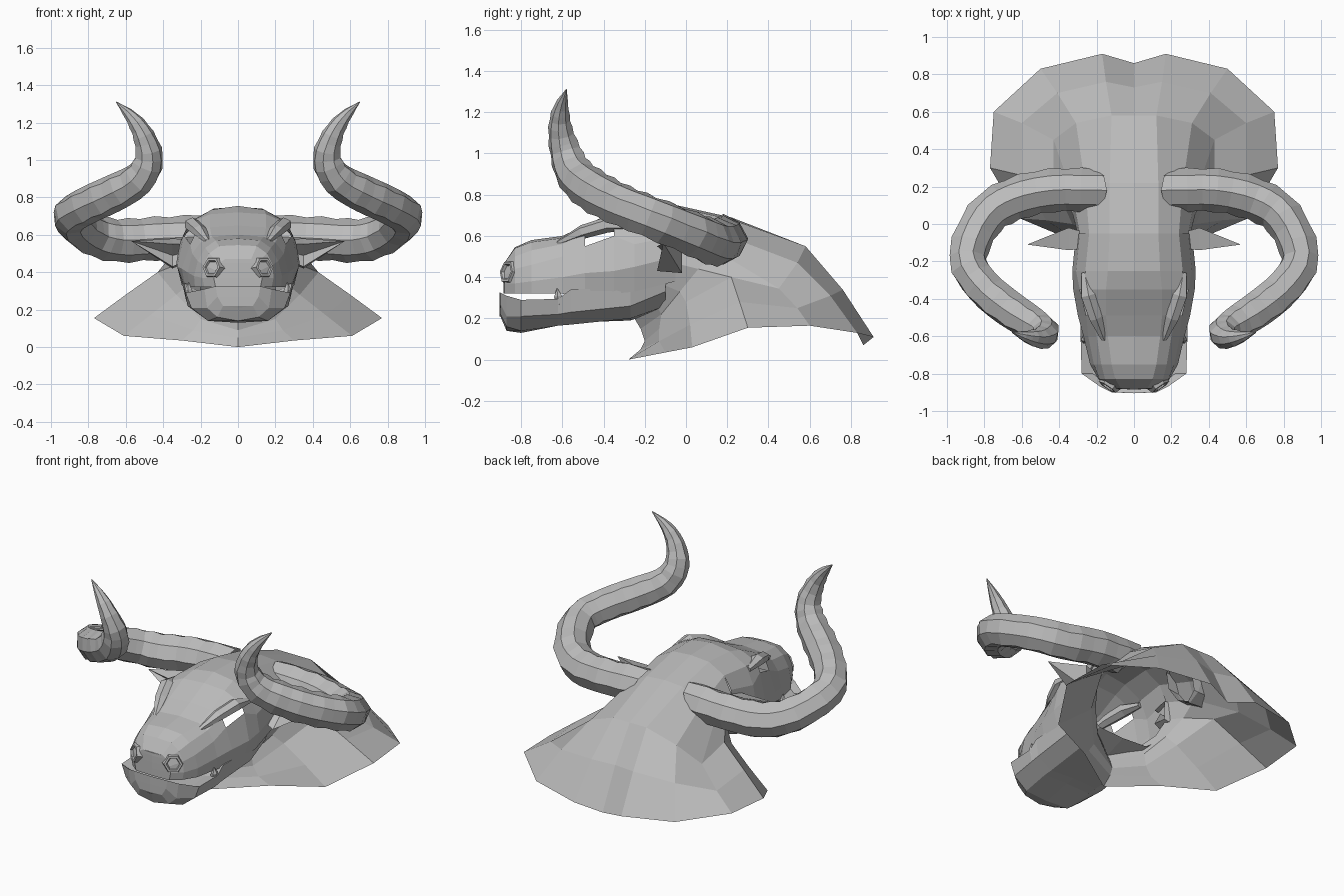
import bpy, bmesh, math
from mathutils import Vector

if "Cube" in bpy.data.objects:
    bpy.data.objects.remove(bpy.data.objects["Cube"])

grey = bpy.data.materials.new("stone_grey")
grey.use_nodes = True
COLOUR = (0.5, 0.5, 0.5, 1)
grey.diffuse_color = COLOUR
grey.node_tree.nodes["Principled BSDF"].inputs["Base Color"].default_value = COLOUR


def finish(name, bm):
    """Turn a half model on +x into a mirrored, flat-shaded object."""
    bmesh.ops.recalc_face_normals(bm, faces=bm.faces[:])
    mesh = bpy.data.meshes.new(name)
    bm.to_mesh(mesh)
    bm.free()
    mesh.materials.append(grey)
    obj = bpy.data.objects.new(name, mesh)
    bpy.context.scene.collection.objects.link(obj)
    mirror = obj.modifiers.new("Mirror", 'MIRROR')
    mirror.use_clip = True
    mirror.merge_threshold = 0.001


def loft(rings, closed=False, cap_end=False):
    """Skin a list of equally long point rings; returns bmesh and face lookup."""
    bm = bmesh.new()
    verts = [[bm.verts.new(p) for p in ring] for ring in rings]
    faces = {}
    count = len(rings[0])
    for i in range(len(rings) - 1):
        for j in range(count if closed else count - 1):
            k = (j + 1) % count
            faces[i, j] = bm.faces.new((verts[i][j], verts[i][k],
                                        verts[i + 1][k], verts[i + 1][j]))
    if cap_end:
        bm.faces.new(verts[-1])
    return bm, faces


def section(y, *points):
    """Half cross-section of (x, z) points standing at depth y."""
    return [(x, y, z) for x, z in points]


def smooth_path(points, steps):
    """Catmull-Rom samples through the points (any dimension)."""
    pts = [Vector(p) for p in points]
    pts = [pts[0] * 2 - pts[1]] + pts + [pts[-1] * 2 - pts[-2]]
    out = []
    for a, b, c, d in zip(pts, pts[1:], pts[2:], pts[3:]):
        for s in range(steps):
            t = s / steps
            out.append(b + (c - a) * t / 2 + (a * 2 - b * 5 + c * 4 - d) * t * t / 2
                       + (b * 3 - a - c * 3 + d) * t ** 3 / 2)
    return out + [pts[-2]]


def tube(path, sides, radius_rule, flat=1.0):
    """Rings swept along a path of (x, y, z, radius) without twisting."""
    rings = []
    normal = Vector((0, 0, 1))
    for i, p in enumerate(path):
        ahead, behind = path[min(i + 1, len(path) - 1)], path[max(i - 1, 0)]
        tangent = (ahead - behind).xyz.normalized()
        normal = (normal - tangent * normal.dot(tangent)).normalized()
        side = tangent.cross(normal)
        ring = []
        for j in range(sides):
            a = math.tau * j / sides
            r = p[3] * radius_rule(i, j)
            ring.append(p.xyz + normal * r * math.cos(a) * flat + side * r * math.sin(a))
        rings.append(ring)
    return rings


# Head shell, from the back of the skull to the muzzle
head_rings = [
    section(-.05, (0, .75), (.13, .74), (.24, .68), (.29, .6), (.31, .5), (.28, .38)),
    section(-.25, (0, .755), (.14, .735), (.26, .67), (.31, .56), (.33, .45), (.3, .33)),
    section(-.35, (0, .72), (.15, .71), (.265, .66), (.29, .6), (.325, .43), (.29, .32)),
    section(-.49, (0, .65), (.15, .64), (.225, .615), (.255, .55), (.3, .42), (.28, .31)),
    section(-.6, (0, .6), (.14, .59), (.2, .56), (.245, .5), (.27, .4), (.26, .32)),
    section(-.75, (0, .58), (.12, .57), (.175, .53), (.215, .46), (.235, .38), (.23, .32)),
    section(-.83, (0, .545), (.1, .54), (.155, .5), (.185, .44), (.19, .37), (.18, .32)),
    section(-.88, (0, .47), (.07, .47), (.1, .45), (.12, .41), (.13, .37), (.12, .32)),
]
head_rings.append([(0, -.885, z) for x, y, z in head_rings[-1]])
bm, faces = loft(head_rings)
# Open eye slot
eye = faces[2, 2]
bmesh.ops.inset_individual(bm, faces=[eye], thickness=.022, depth=-.008)
bmesh.ops.delete(bm, geom=[eye], context='FACES')
bmesh.ops.remove_doubles(bm, verts=bm.verts[:], dist=.0005)
finish("head", bm)

# Lower jaw with a lip that dips behind the chin and rises at the mouth corner
jaw_rings = [
    section(-.1, (0, .3), (.2, .36), (.29, .41), (.27, .33), (.18, .26), (0, .25)),
    section(-.27, (0, .28), (.2, .34), (.3, .35), (.28, .26), (.18, .2), (0, .19)),
    section(-.56, (0, .27), (.2, .29), (.285, .34), (.27, .23), (.17, .17), (0, .18)),
    section(-.62, (0, .27), (.2, .27), (.285, .295), (.27, .22), (.17, .165), (0, .17)),
    section(-.8, (0, .27), (.22, .27), (.28, .29), (.25, .21), (.16, .14), (0, .13)),
    section(-.87, (0, .27), (.13, .27), (.18, .31), (.165, .21), (.11, .16), (0, .14)),
    section(-.9, (0, .28), (.09, .28), (.12, .325), (.11, .27), (.08, .22), (0, .21)),
]
# Round the front of the lip across the centre line
jaw_rings.append([(0, -.905, z) for x, y, z in jaw_rings[-1]])
bm, faces = loft(jaw_rings)
bmesh.ops.delete(bm, geom=[faces[0, 0], faces[0, 1], faces[1, 0]], context='FACES')
bmesh.ops.remove_doubles(bm, verts=bm.verts[:], dist=.0005)
finish("lower_jaw", bm)

# Neck flaring into an open mantle
neck_rings = [
    [(0, -.05, .75), (.13, -.05, .74), (.24, -.05, .68), (.29, -.05, .58),
     (.3, -.06, .47), (.25, -.1, .36), (.17, -.15, .28), (0, -.25, .2)],
    [(0, .22, .69), (.13, .22, .68), (.26, .2, .6), (.33, .16, .52),
     (.33, .06, .44), (.27, -.03, .33), (.18, -.12, .22), (0, -.22, .15)],
    [(0, .58, .55), (.12, .58, .55), (.31, .54, .47), (.43, .45, .345),
     (.43, .22, .4), (.33, 0, .28), (.2, -.13, .15), (0, -.2, .09)],
    [(0, .73, .33), (.15, .76, .34), (.41, .7, .31), (.6, .54, .25),
     (.6, .26, .28), (.47, .02, .17), (.24, -.13, .09), (0, -.22, .05)],
    [(0, .86, .07), (.17, .91, .11), (.5, .83, .13), (.75, .6, .165),
     (.77, .3, .155), (.61, .03, .06), (.3, -.1, .035), (0, -.28, 0)],
]
finish("neck_mantle", loft(neck_rings)[0])

# Ridged horn sweeping out, forward and up
horn_path = smooth_path([
    (.2, .18, .59, .11), (.44, .18, .58, .11), (.65, .13, .57, .11),
    (.8, .03, .61, .105), (.89, -.18, .695, .1), (.81, -.33, .755, .1),
    (.67, -.45, .82, .1), (.53, -.54, .9, .09), (.475, -.585, 1.01, .075),
    (.505, -.61, 1.13, .055), (.565, -.605, 1.225, .035), (.65, -.58, 1.31, .003)], 3)
horn_rings = tube(horn_path, 8, lambda i, j: 1.09 if i % 2 and j % 2 == 0 else 1)
# Slanted cut where the horn meets the neck
for point in horn_rings[0]:
    point.x += (.6 - point.z) * .6
finish("horn", loft(horn_rings, closed=True)[0])

# Brow ridge over the eye, sunk into the forehead
brow_path = [Vector(p) for p in ((.16, -.62, .565, .015), (.205, -.5, .62, .04),
                                 (.245, -.38, .655, .045), (.265, -.26, .645, .02))]
bm, _ = loft(tube(brow_path, 6, lambda i, j: 1, flat=.85), closed=True, cap_end=True)
finish("brow_ridge", bm)

# Leaf-shaped ear with a folded hollow in front
ear_base = [(0, -.02, .58), (0, -.14, .55), (0, -.07, .49), (0, -.14, .43), (0, -.02, .42)]
tip = Vector((0, -.11, .567))
ear_rings = []
for x, scale in ((.27, .75), (.35, 1), (.46, .5), (.57, .01)):
    shift = Vector((x, 0, 0))
    ear_rings.append([shift + tip + (Vector(p) - tip) * scale for p in ear_base])
finish("ear", loft(ear_rings, closed=True, cap_end=True)[0])

# Nostril: raised rim around a sunken pit
axis = Vector((.55, -.82, .15)).normalized()
across = axis.cross(Vector((0, 0, 1))).normalized()
upward = across.cross(axis)
centre = Vector((.135, -.86, .425))
nostril_rings = []
for radius, out in ((.07, -.03), (.055, .015), (.042, .015), (.025, -.02)):
    ring = []
    for k in range(6):
        a = math.tau * k / 6
        ring.append(centre + axis * out
                    + (across * math.cos(a) + upward * math.sin(a)) * radius)
    nostril_rings.append(ring)
finish("nostril", loft(nostril_rings, closed=True, cap_end=True)[0])

# Small tusk at the corner of the mouth
tusk_path = [Vector(p) for p in ((.255, -.61, .27, .025), (.265, -.62, .31, .02),
                                 (.265, -.625, .345, .002))]
bm, _ = loft(tube(tusk_path, 5, lambda i, j: 1), closed=True, cap_end=True)
finish("tusk", bm)
